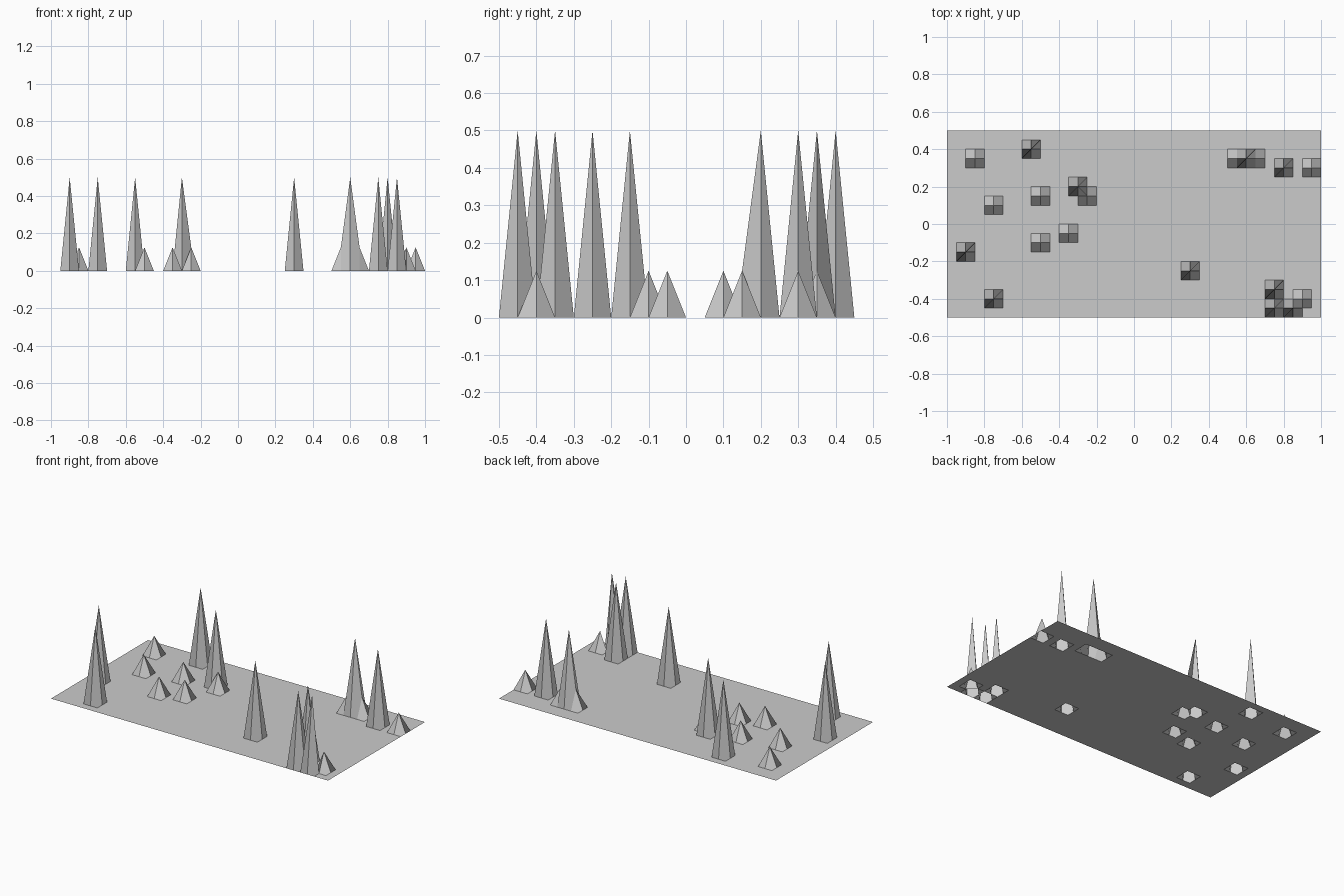
import bpy

if "Cube" in bpy.data.objects:
    bpy.data.objects.remove(bpy.data.objects["Cube"])

CELL = 0.05
TALL, LOW = 0.5, 0.125

# Peak positions on the terrain grid
tall_peaks = [(-0.55, 0.4), (-0.3, 0.2), (-0.9, -0.15), (-0.75, -0.4), (0.3, -0.25),
              (0.6, 0.35), (0.8, 0.3), (0.75, -0.35), (0.75, -0.45), (0.85, -0.45)]
low_peaks = [(-0.85, 0.35), (-0.75, 0.1), (-0.5, 0.15), (-0.25, 0.15), (-0.35, -0.05),
             (-0.5, -0.1), (0.55, 0.35), (0.65, 0.35), (0.95, 0.3), (0.9, -0.4)]


def key(x, y):
    return round(x / CELL), round(y / CELL)


heights = {key(*p): TALL for p in tall_peaks}
heights.update({key(*p): LOW for p in low_peaks})

# Flat sheet of quads, 40 x 20 cells, with single grid points pulled up into spikes
NX, NY = 40, 20
verts = [(i * CELL, j * CELL, heights.get((i, j), 0.0))
         for j in range(-NY // 2, NY // 2 + 1)
         for i in range(-NX // 2, NX // 2 + 1)]
row = NX + 1
faces = [(a, a + 1, a + row + 1, a + row)
         for j in range(NY) for a in range(j * row, j * row + NX)]

mesh = bpy.data.meshes.new("spiked_terrain")
mesh.from_pydata(verts, [], faces)
mesh.update()
terrain = bpy.data.objects.new("spiked_terrain", mesh)
bpy.context.collection.objects.link(terrain)
